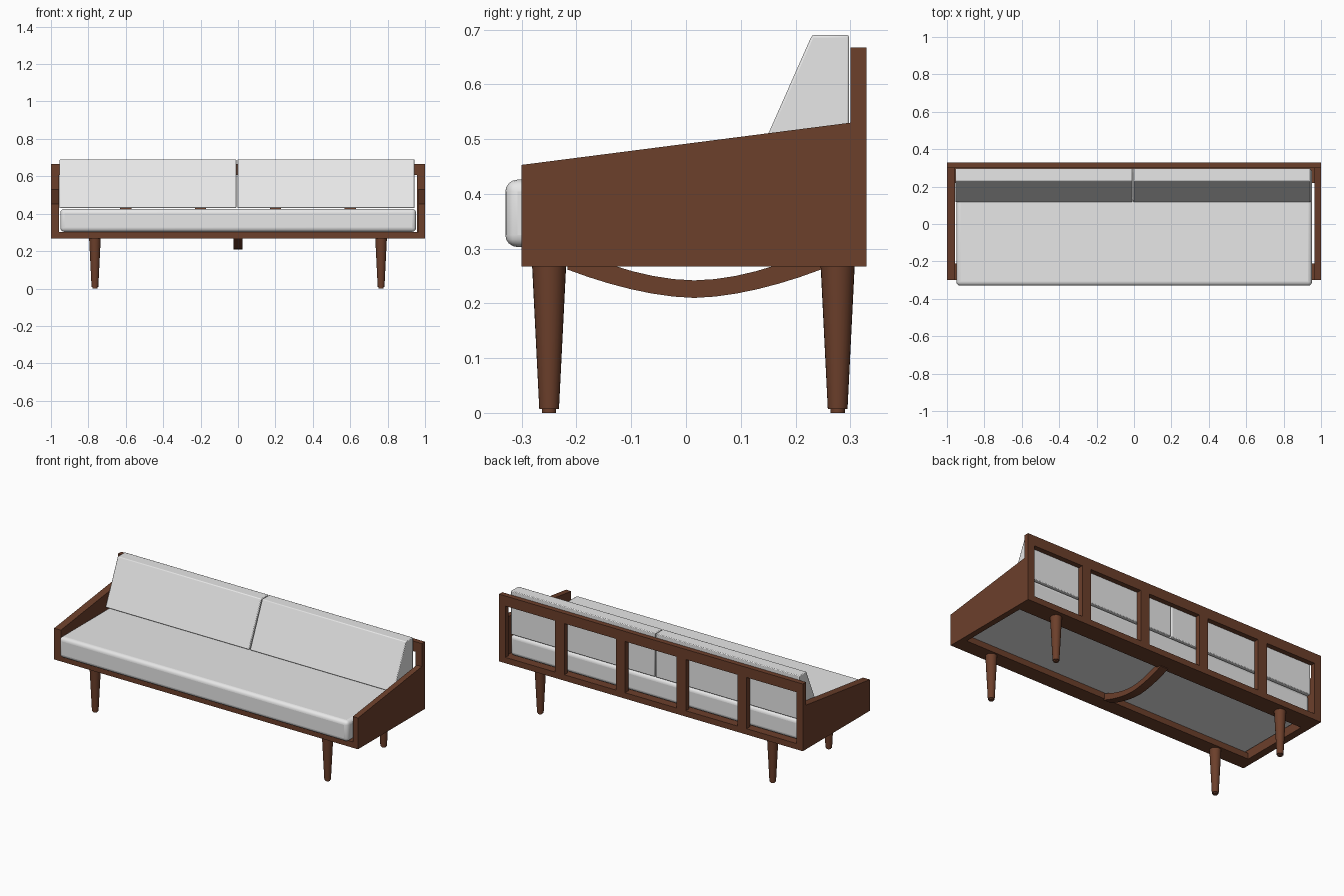
import bpy, bmesh, math
from mathutils import Vector

if "Cube" in bpy.data.objects:
    bpy.data.objects.remove(bpy.data.objects["Cube"], do_unlink=True)


def material(name, rgb):
    m = bpy.data.materials.new(name)
    m.use_nodes = True
    m.diffuse_color = (*rgb, 1)
    bsdf = next(n for n in m.node_tree.nodes if n.type == 'BSDF_PRINCIPLED')
    bsdf.inputs["Base Color"].default_value = (*rgb, 1)
    return m


WOOD = material("walnut wood", (0.15, 0.05, 0.024))
FABRIC = material("light grey fabric", (0.8, 0.8, 0.8))


def finish(name, bm, mat, bevel=0, segments=3):
    bmesh.ops.recalc_face_normals(bm, faces=bm.faces)
    mesh = bpy.data.meshes.new(name)
    bm.to_mesh(mesh)
    bm.free()
    mesh.materials.append(mat)
    ob = bpy.data.objects.new(name, mesh)
    bpy.context.collection.objects.link(ob)
    if bevel:
        mod = ob.modifiers.new("Rounded edges", 'BEVEL')
        mod.width, mod.segments = bevel, segments
    bpy.ops.object.select_all(action='DESELECT')
    ob.select_set(True)
    bpy.context.view_layer.objects.active = ob
    bpy.ops.object.shade_smooth_by_angle(angle=math.radians(35))
    return ob


def side_profile(name, points, x0, x1, mat, bevel=0, segments=3):
    """Extrude a (y, z) outline from x0 to x1."""
    bm = bmesh.new()
    face = bm.faces.new([bm.verts.new((x0, y, z)) for y, z in points])
    out = bmesh.ops.extrude_face_region(bm, geom=[face])
    moved = [v for v in out["geom"] if isinstance(v, bmesh.types.BMVert)]
    bmesh.ops.translate(bm, verts=moved, vec=Vector((x1 - x0, 0, 0)))
    return finish(name, bm, mat, bevel, segments)


def box(name, x, y, z, mat, bevel=0, segments=3):
    outline = [(y[0], z[0]), (y[1], z[0]), (y[1], z[1]), (y[0], z[1])]
    return side_profile(name, outline, x[0], x[1], mat, bevel, segments)


BASE, RAIL_TOP = 0.267, 0.302

# Sloping arm panels
arm = [(-0.3, BASE), (0.3, BASE), (0.3, 0.53), (-0.3, 0.453)]
side_profile("left_arm_panel", arm, 0.966, 1, WOOD)
side_profile("right_arm_panel", arm, -1, -0.956, WOOD)

# Open back frame: rails, end stiles and four dividers
BACK = (0.3, 0.33)
box("back_top_rail", (-1, 1), BACK, (0.607, 0.667), WOOD)
box("back_bottom_rail", (-1, 1), BACK, (BASE, RAIL_TOP), WOOD)
for side, s in (("left", 1), ("right", -1)):
    box(side + "_back_stile", sorted((s, s * 0.957)), BACK, (RAIL_TOP, 0.607), WOOD)
for x in (-0.6, -0.2, 0.2, 0.6):
    box("back_divider", (x - 0.03, x + 0.03), BACK, (RAIL_TOP, 0.607), WOOD)

# Seat rails and curved centre brace
box("front_seat_rail", (-0.956, 0.966), (-0.3, -0.21), (BASE, RAIL_TOP), WOOD)
box("rear_seat_rail", (-0.956, 0.966), (0.22, 0.3), (BASE, RAIL_TOP), WOOD)

outer, inner = [], []
for i in range(13):
    t = i / 6 - 1
    outer.append((0.015 + 0.232 * t, 0.21 + 0.052 * abs(t) ** 1.7))
    inner.append((0.015 + 0.225 * t, 0.242 + 0.058 * abs(t) ** 1.8))
side_profile("centre_brace", outer + inner[::-1], -0.025, 0.025, WOOD)

# Tapered round legs with small feet
for side, x in (("left", 0.765), ("right", -0.765)):
    for end, y in (("front", -0.25), ("rear", 0.277)):
        bm = bmesh.new()
        rings = []
        for r, z in ((0.013, 0), (0.013, 0.007), (0.018, 0.007), (0.031, BASE)):
            rings.append([bm.verts.new((x + r * math.cos(a), y + r * math.sin(a), z))
                          for a in (math.tau * k / 24 for k in range(24))])
        for low, high in zip(rings, rings[1:]):
            for k in range(24):
                n = (k + 1) % 24
                bm.faces.new((low[k], low[n], high[n], high[k]))
        bm.faces.new(rings[0])
        bm.faces.new(rings[-1])
        finish(f"{end}_{side}_leg", bm, WOOD)

# Seat cushion and two wedge back cushions
box("seat_cushion", (-0.95, 0.952), (-0.33, 0.298), (0.303, 0.426), FABRIC, 0.022, 4)
wedge = [(0.115, 0.43), (0.298, 0.43), (0.298, 0.69), (0.23, 0.69)]
side_profile("right_back_cushion", wedge, -0.954, -0.009, FABRIC, 0.004, 2)
side_profile("left_back_cushion", wedge, -0.003, 0.944, FABRIC, 0.004, 2)
